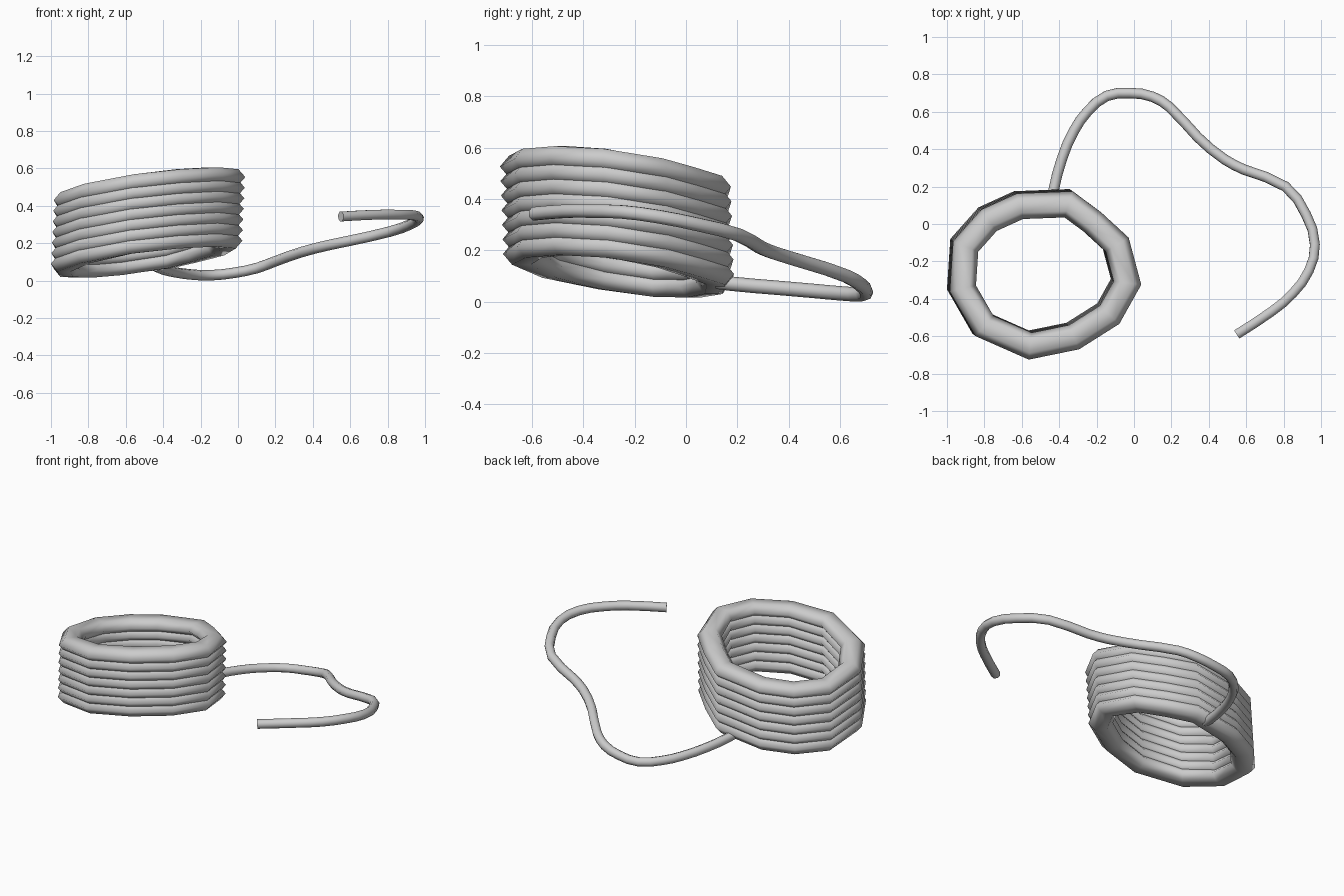
import bpy, bmesh
from mathutils import Vector

if "Cube" in bpy.data.objects:
    bpy.data.objects.remove(bpy.data.objects["Cube"])

# Centreline of one coil turn, seen from above
TURN = [(-.35, .105), (-.61, .095), (-.775, .02), (-.90, -.12), (-.915, -.345), (-.80, -.545),
        (-.555, -.653), (-.32, -.605), (-.13, -.485), (-.035, -.315), (-.09, -.11), (-.215, .005)]
# Six-sided section of the turn (outwards, up), with its edge pointing outwards
SECTION = [(.069, 0), (.035, .042), (-.035, .042), (-.069, 0), (-.035, -.042), (.035, -.042)]
CX, CY, TURNS = -.48, -.27, 7


def smooth(obj, angle=1.4):
    bpy.ops.object.select_all(action='DESELECT')
    obj.select_set(True)
    bpy.context.view_layer.objects.active = obj
    bpy.ops.object.shade_smooth_by_angle(angle=angle)


def coil_turn(bm, shift, height):
    """One closed, tilted turn of the coil."""
    pts = [Vector(p) for p in TURN]
    n, m = len(pts), len(SECTION)
    rows = []
    for i, p in enumerate(pts):
        a = (p - pts[i - 1]).normalized()
        b = (pts[(i + 1) % n] - p).normalized()
        t = (a + b).normalized()
        out = Vector((t.y, -t.x)) / max(t.dot(a), .5)
        z = height + .145 * (p.x - CX) - .142 * (p.y - CY)
        rows.append([bm.verts.new((p.x + shift[0] + out.x * u, p.y + shift[1] + out.y * u, z + v))
                     for u, v in SECTION])
    for i in range(n):
        r, s = rows[i], rows[(i + 1) % n]
        for j in range(m):
            k = (j + 1) % m
            bm.faces.new((r[j], s[j], s[k], r[k]))


# Stacked coil, leaning slightly as it rises
bm = bmesh.new()
for i in range(TURNS):
    f = i / (TURNS - 1)
    coil_turn(bm, (-.015 * (1 - f), .012 * (1 - f)), .143 + .34 * f)
bmesh.ops.recalc_face_normals(bm, faces=bm.faces)
mesh = bpy.data.meshes.new("coil")
bm.to_mesh(mesh)
bm.free()
coil = bpy.data.objects.new("coil", mesh)
bpy.context.collection.objects.link(coil)
smooth(coil)

# Loose end running out from under the coil
PATH = [(-.44, .12, .078), (-.43, .18, .07), (-.385, .35, .055), (-.32, .50, .042), (-.25, .60, .033),
        (-.145, .685, .029), (-.02, .70, .042), (.10, .68, .067), (.19, .625, .10), (.34, .465, .153),
        (.485, .345, .19), (.59, .29, .212), (.81, .20, .262), (.92, .05, .30), (.967, -.11, .332),
        (.935, -.25, .35), (.85, -.37, .353), (.74, -.465, .353), (.55, -.59, .343)]
curve = bpy.data.curves.new("loose_end", 'CURVE')
curve.dimensions = '3D'
curve.bevel_depth = .028
curve.bevel_resolution = 2
curve.use_fill_caps = True
curve.resolution_u = 2
spline = curve.splines.new('BEZIER')
spline.bezier_points.add(len(PATH) - 1)
for pt, co in zip(spline.bezier_points, PATH):
    pt.co = co
    pt.handle_left_type = pt.handle_right_type = 'AUTO'
loose = bpy.data.objects.new("loose_end", curve)
bpy.context.collection.objects.link(loose)
bpy.ops.object.select_all(action='DESELECT')
bpy.context.view_layer.objects.active = loose
loose.select_set(True)
bpy.ops.object.convert(target='MESH')
smooth(bpy.context.view_layer.objects.active)
